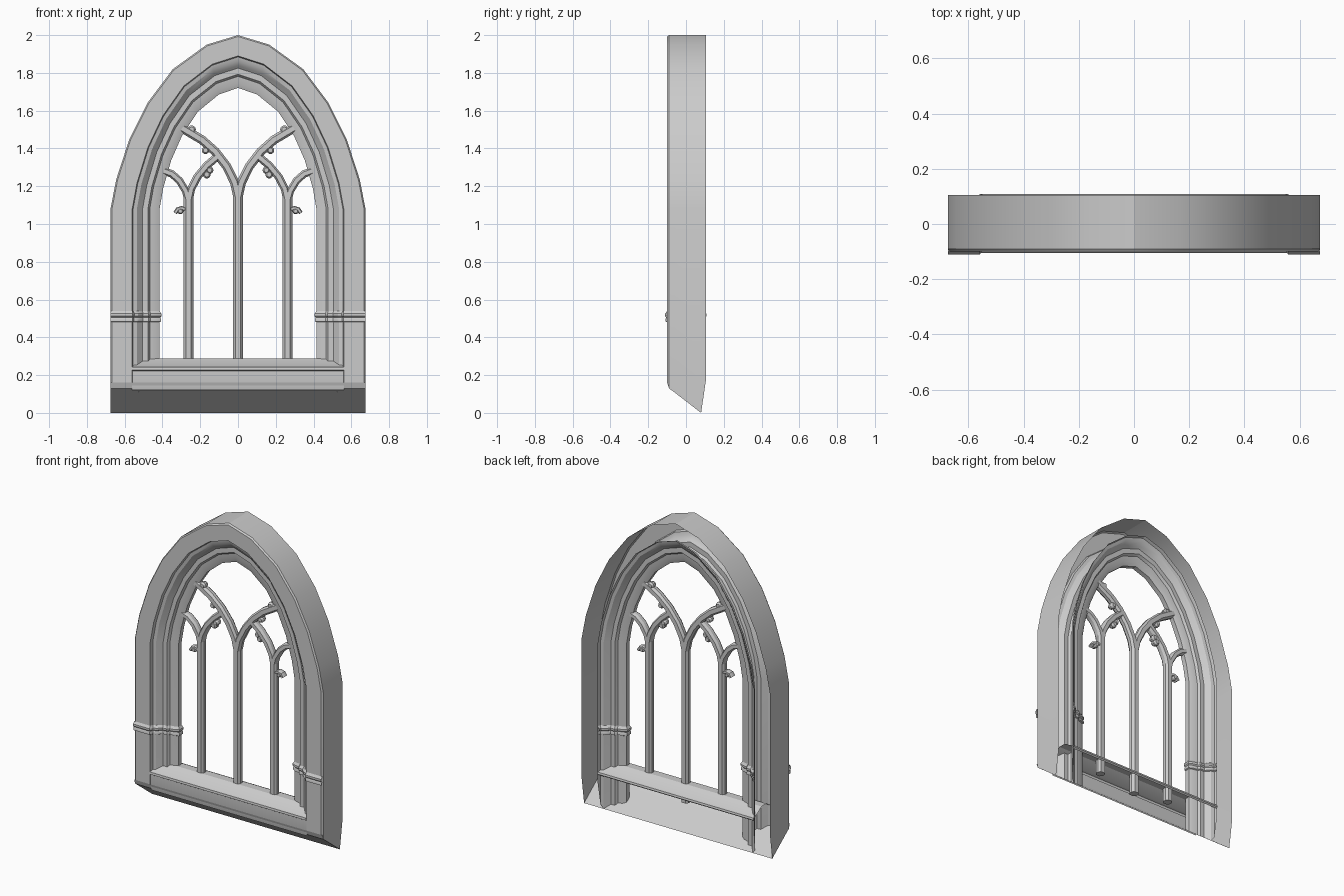
import bpy, bmesh, math
from mathutils import Vector

if "Cube" in bpy.data.objects:
    bpy.data.objects.remove(bpy.data.objects["Cube"])

SPRING = 1.08
# half of the outer pointed arch, springing to apex
HALF = [(0.675, 1.08), (0.645, 1.235), (0.575, 1.45), (0.48, 1.64),
        (0.345, 1.82), (0.165, 1.95), (0, 2.0)]
# front half of the jamb moulding: (x, y) from the face inwards
FRONT = [(0.56, -0.1), (0.555, -0.08), (0.535, -0.075), (0.515, -0.055), (0.505, -0.045),
         (0.477, -0.045), (0.467, -0.03), (0.437, -0.025), (0.415, -0.015)]
MOULD = FRONT + [(x, -y * 1.05) for x, y in reversed(FRONT)]


def finish(name, bm, angle=30):
    bmesh.ops.recalc_face_normals(bm, faces=bm.faces)
    me = bpy.data.meshes.new(name)
    bm.to_mesh(me)
    bm.free()
    ob = bpy.data.objects.new(name, me)
    bpy.context.collection.objects.link(ob)
    bpy.ops.object.select_all(action='DESELECT')
    bpy.context.view_layer.objects.active = ob
    ob.select_set(True)
    bpy.ops.object.shade_smooth_by_angle(angle=math.radians(angle))
    return ob


def skin(bm, rows, closed=False, caps=False):
    """Join rows of points with quads."""
    rows = [[bm.verts.new(p) for p in r] for r in rows]
    n = len(rows[0])
    for a, b in zip(rows, rows[1:]):
        for i in range(n if closed else n - 1):
            j = (i + 1) % n
            bm.faces.new((a[i], a[j], b[j], b[i]))
    if caps:
        bm.faces.new(rows[0])
        bm.faces.new(rows[-1])


def bottom(y):
    """Height of the sloping underside at depth y."""
    pts = [(-0.1, 0.16), (-0.09, 0.13), (-0.06, 0.108), (0.08, 0.0), (0.105, 0.17)]
    for (y0, z0), (y1, z1) in zip(pts, pts[1:]):
        if y <= y1:
            return z0 + (z1 - z0) * (y - y0) / (y1 - y0)
    return 0.17


def arch_path(w, y):
    apex = 1.89 + (w - 0.56) * (0.957 if w > 0.56 else 1.17)
    k = (apex - SPRING) / (2.0 - SPRING)
    half = [(x * w / 0.675, SPRING + (z - SPRING) * k) for x, z in HALF]
    half = [(w, bottom(y))] + half
    return [(x, y, z) for x, z in half] + [(-x, y, z) for x, z in reversed(half[:-1])]


# frame: hollow outer casing and double-sided moulding in one sweep
bm = bmesh.new()
outer = [(0.675, 0.105), (0.675, 0.08), (0.675, -0.06), (0.675, -0.09), (0.667, -0.1)]
skin(bm, [arch_path(w, y) for w, y in outer + MOULD])
finish("arch_frame", bm)

# sloping underside
bm = bmesh.new()
skin(bm, [[(s * 0.675, y, bottom(y)) for s in (-1, 1)] for y in (-0.1, -0.09, -0.06, 0.08)])
finish("underside", bm)

# sill with drip lips at front and back
bm = bmesh.new()
sill = [(-0.09, 0.12), (-0.096, 0.15), (-0.096, 0.222), (-0.106, 0.228), (-0.104, 0.242),
        (-0.09, 0.245), (-0.025, 0.287), (0.025, 0.287), (0.09, 0.245), (0.106, 0.242),
        (0.109, 0.23), (0.1, 0.222)]
skin(bm, [[(s * 0.56, y, z) for s in (-1, 1)] for y, z in sill])
finish("sill", bm)

# moulded bands around the jambs
BAND = [(0.48, 0), (0.484, 0.008), (0.498, 0.008), (0.505, 0.004),
        (0.512, 0.011), (0.525, 0.011), (0.532, 0.005), (0.54, 0)]
prof = [Vector(p) for p in [(0.675, -0.1)] + MOULD]
norms = []
for i in range(len(prof)):
    d = (prof[min(i + 1, len(prof) - 1)] - prof[max(i - 1, 0)]).normalized()
    norms.append(Vector((-d.y, d.x)) if i else Vector((0, -1)))
for i, (p, n) in enumerate(zip(prof, norms)):
    if n.x > 0 or (n.y * (1 if p.y > 0 else -1)) < 0:
        norms[i] = -n
for name, s in (("left", -1), ("right", 1)):
    bm = bmesh.new()
    skin(bm, [[(s * (p.x + n.x * d), p.y + n.y * d, z) for p, n in zip(prof, norms)]
              for z, d in BAND])
    finish("jamb_band_" + name, bm)


def bar(bm, path, hw=0.026, hd=0.025):
    """Chamfered stone bar along an (x, z) path."""
    pts = [Vector(p) for p in path]
    sec = [(-1, 0.4), (-0.55, 1), (0.55, 1), (1, 0.4), (1, -0.4), (0.55, -1), (-0.55, -1), (-1, -0.4)]
    rows = []
    for i, p in enumerate(pts):
        d = (pts[min(i + 1, len(pts) - 1)] - pts[max(i - 1, 0)]).normalized()
        rows.append([(p.x + d.y * u * hw, v * hd, p.y - d.x * u * hw) for u, v in sec])
    skin(bm, rows, True, True)


def knob(bm, x, z, r):
    ring = [(math.cos(a), math.sin(a)) for a in (i * math.tau / 10 for i in range(10))]
    skin(bm, [[(x + c * r * k, y, z + t * r * k) for c, t in ring]
              for y, k in ((-0.022, 0.6), (-0.01, 1), (0.01, 1), (0.022, 0.6))], True, True)


# mullions
bm = bmesh.new()
bar(bm, [(0, 0.16), (0, 1.2)])
finish("centre_mullion", bm)
for name, s in (("left", -1), ("right", 1)):
    bm = bmesh.new()
    bar(bm, [(s * 0.262, 0.2), (s * 0.262, 1.16)])
    finish("side_mullion_" + name, bm)

    # intersecting tracery arcs
    bm = bmesh.new()
    arcs = [([(0, 1.14), (0.018, 1.22), (0.06, 1.305), (0.12, 1.383), (0.19, 1.445), (0.3, 1.51)], 0.024),
            ([(0.262, 1.12), (0.248, 1.185), (0.215, 1.25), (0.165, 1.31), (0.1, 1.365)], 0.021),
            ([(0.262, 1.12), (0.277, 1.175), (0.31, 1.23), (0.35, 1.265), (0.405, 1.285)], 0.02)]
    for path, hw in arcs:
        bar(bm, [(s * x, z) for x, z in path], hw)
    finish("tracery_arcs_" + name, bm)

    # cusps and hooked leaf on the side mullion
    bm = bmesh.new()
    for x, z, r in ((0.165, 1.262, 0.021), (0.172, 1.39, 0.02), (0.245, 1.5, 0.022),
                    (0.305, 1.068, 0.017), (0.15, 1.285, 0.02)):
        knob(bm, s * x, z, r)
    bar(bm, [(s * x, z) for x, z in ((0.27, 1.075), (0.3, 1.085), (0.32, 1.078), (0.333, 1.058))], 0.011, 0.02)
    finish("tracery_cusps_" + name, bm)
